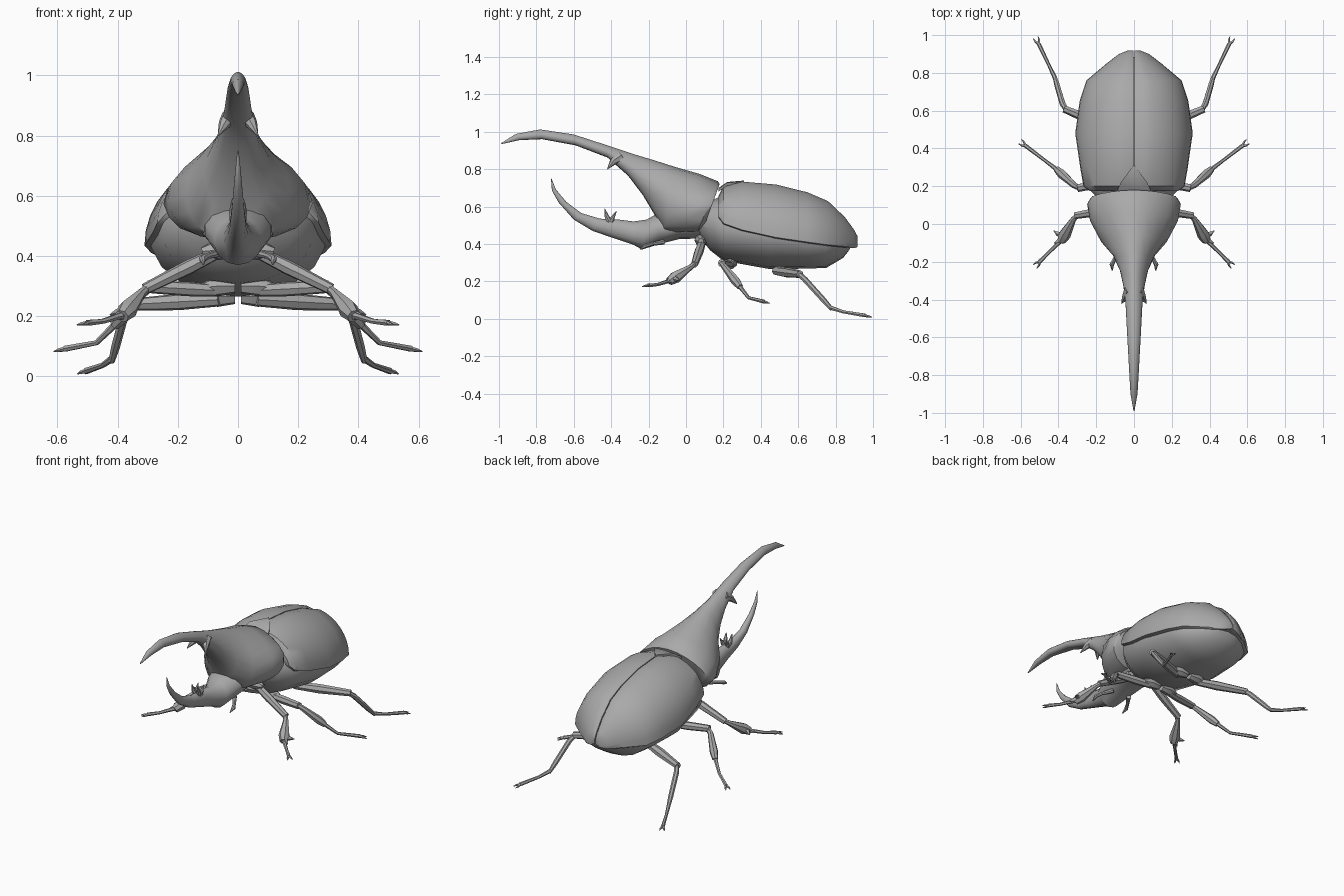
import bpy, bmesh, math
from mathutils import Vector

old = bpy.data.objects.get("Cube")
if old:
    bpy.data.objects.remove(old, do_unlink=True)

grey = bpy.data.materials.new("shell_grey")
grey.use_nodes = True
colour = (0.4, 0.4, 0.4, 1)
grey.diffuse_color = colour
grey.node_tree.nodes["Principled BSDF"].inputs["Base Color"].default_value = colour
parts = []


def loft(name, rings, mirror=False):
    """Skin a list of equal-length rings and cap both ends."""
    bm = bmesh.new()
    loops = [[bm.verts.new(p) for p in ring] for ring in rings]
    n = len(loops[0])
    for a, b in zip(loops, loops[1:]):
        for i in range(n):
            j = (i + 1) % n
            bm.faces.new((a[i], a[j], b[j], b[i]))
    bm.faces.new(loops[0])
    bm.faces.new(loops[-1])
    bmesh.ops.recalc_face_normals(bm, faces=bm.faces[:])
    mesh = bpy.data.meshes.new(name)
    bm.to_mesh(mesh)
    bm.free()
    mesh.materials.append(grey)
    obj = bpy.data.objects.new(name, mesh)
    bpy.context.collection.objects.link(obj)
    if mirror:
        obj.modifiers.new("mirror", 'MIRROR')
    parts.append(obj)
    return obj


def body(name, stations, pinch=0.0, square=1.0, n=18):
    """Loft tilted rings; station = top y, top z, bottom y, bottom z, half width."""
    rings = []
    for ty, tz, by, bz, w in stations:
        ring = []
        for i in range(n):
            a = math.tau * i / n
            s, c = math.sin(a), math.cos(a)
            x = math.copysign(abs(s) ** (square if c < 0 else 1), s)
            x *= w * (1 - pinch * max(c, 0))
            t = (1 + c) / 2
            ring.append((x, by + (ty - by) * t, bz + (tz - bz) * t))
        rings.append(ring)
    return loft(name, rings)


def limb(name, path, radii, n=7):
    """Mirrored tapering tube along a path."""
    pts = [Vector(p) for p in path]
    rings = []
    for i, p in enumerate(pts):
        d = (pts[min(i + 1, len(pts) - 1)] - pts[max(i - 1, 0)]).normalized()
        u = d.cross(Vector((0, 0, 1))).normalized()
        v = u.cross(d)
        rings.append([p + radii[i] * (u * math.cos(math.tau * k / n) + v * math.sin(math.tau * k / n))
                      for k in range(n)])
    return loft(name, rings, mirror=True)


# Thorax shield flowing forward into the upper horn
body("thorax_and_upper_horn", [
    (.18, .72, .10, .50, .235), (.17, .735, .06, .46, .25), (.07, .775, -.02, .455, .235),
    (-.06, .812, -.12, .455, .175), (-.17, .847, -.165, .55, .112),
    (-.27, .877, -.23, .66, .075), (-.35, .903, -.31, .765, .057),
    (-.43, .93, -.42, .862, .045), (-.60, .985, -.59, .927, .036),
    (-.78, 1.012, -.77, .96, .026), (-.91, .988, -.89, .955, .019),
    (-.99, .938, -.985, .934, .003)], pinch=.25, square=.6)

# Head flowing into the rising lower horn
body("head_and_lower_horn", [
    (.08, .52, .08, .43, .10), (-.06, .56, -.04, .425, .125), (-.15, .565, -.14, .40, .11),
    (-.21, .53, -.235, .37, .08), (-.28, .52, -.28, .395, .05), (-.36, .53, -.40, .435, .035),
    (-.46, .535, -.50, .47, .028), (-.56, .565, -.60, .53, .022),
    (-.64, .625, -.68, .62, .015), (-.695, .69, -.717, .685, .009),
    (-.719, .75, -.722, .75, .002)], n=14)

# Underbody
body("abdomen", [
    (.04, .60, .06, .45, .10), (.13, .63, .13, .365, .19), (.20, .66, .20, .31, .255),
    (.45, .66, .45, .265, .293), (.65, .60, .65, .268, .268), (.75, .55, .75, .272, .235),
    (.84, .48, .84, .325, .14), (.885, .45, .875, .37, .07)])

# Wing cases: quarter-round shells meeting at a central groove
wing_rings = []
for y, top, low, w in [
        (.175, .66, .545, .235), (.20, .71, .51, .268), (.30, .737, .475, .285),
        (.48, .722, .435, .311), (.65, .68, .41, .288), (.76, .632, .395, .252),
        (.85, .545, .387, .145), (.90, .475, .383, .08), (.918, .44, .39, .035)]:
    ring = [(.003, y, low + .01), (.003, y, top - .012)]
    for i in range(1, 10):
        a = math.pi / 2 * i / 9
        ring.append((.004 + (w - .004) * math.sin(a), y, low + (top - low) * math.cos(a)))
    ring.append((w * .93, y, low - .006))
    wing_rings.append(ring)
loft("wing_case", wing_rings, mirror=True)

# Triangular plate between the wing cases
loft("shoulder_plate", [[(-w, y, z - .02), (w, y, z - .02), (w, y, z - .004), (0, y, z), (-w, y, z - .004)]
                        for y, w, z in [(.175, .09, .70), (.22, .07, .731), (.31, .003, .739)]])

# Teeth on both horns
limb("upper_horn_tooth", [(.025, -.35, .865), (.045, -.39, .84), (.066, -.42, .80)], [.03, .02, .002])
limb("lower_horn_front_tooth", [(.012, -.41, .52), (.018, -.425, .55), (.02, -.435, .588)], [.016, .012, .002])
limb("lower_horn_back_tooth", [(.012, -.40, .52), (.018, -.39, .545), (.02, -.372, .575)], [.016, .01, .002])

# Mouth feelers
limb("feeler", [(.06, -.12, .41), (.10, -.18, .40), (.118, -.215, .39), (.115, -.245, .372)],
     [.014, .01, .012, .003])

# Legs: hip, knee, ankle, mid foot, toe
legs = {
    "front": ([(.05, .09, .42), (.31, .045, .29), (.385, -.09, .20), (.45, -.15, .183), (.50, -.20, .178)],
              (.025, .019, .033)),
    "middle": ([(.06, .24, .285), (.30, .19, .298), (.41, .29, .17), (.47, .335, .112), (.575, .415, .092)],
               (.025, .021, .025)),
    "hind": ([(.06, .48, .255), (.37, .61, .238), (.42, .78, .05), (.45, .84, .037), (.505, .955, .018)],
             (.028, .02, .015)),
}
for side, (joints, (thigh, knee, ankle)) in legs.items():
    hip, kn, an, mid, toe = [Vector(p) for p in joints]
    limb(side + "_thigh", [hip, hip.lerp(kn, .45), kn], [thigh * .8, thigh, knee])
    limb(side + "_shin", [kn.lerp(hip, .04), kn.lerp(an, .15), kn.lerp(an, .75), an],
         [knee * .7, knee * .8, ankle, ankle * .7])
    limb(side + "_foot", [an.lerp(kn, .05), mid, toe], [.012, .009, .011], n=6)
    d = (toe - mid).normalized()
    out = Vector((d.y, -d.x, 0)).normalized()
    for s, tag in ((1, "outer"), (-1, "inner")):
        tip = toe + d * .036 + out * s * .014 - Vector((0, 0, .004))
        limb(side + "_" + tag + "_claw", [toe - d * .005, toe.lerp(tip, .5) + out * s * .004, tip],
             [.008, .006, .002], n=5)

# Spurs on the digging front shins
limb("front_shin_outer_spur", [(.385, -.06, .215), (.405, -.05, .21), (.425, -.035, .205)], [.018, .012, .002], n=5)
limb("front_shin_end_spur", [(.385, -.08, .205), (.405, -.095, .20), (.423, -.10, .195)], [.018, .012, .002], n=5)

# Hip joints where the legs meet the underbody
for tag, y, z in (("front", .08, .42), ("middle", .24, .30), ("hind", .50, .265)):
    limb(tag + "_hip", [(.01, y, z), (.07, y, z), (.12, y, z - .005)], [.025, .035, .015])

bpy.ops.object.select_all(action='DESELECT')
for obj in parts:
    obj.select_set(True)
bpy.context.view_layer.objects.active = parts[0]
bpy.ops.object.shade_smooth_by_angle(angle=math.radians(40))
